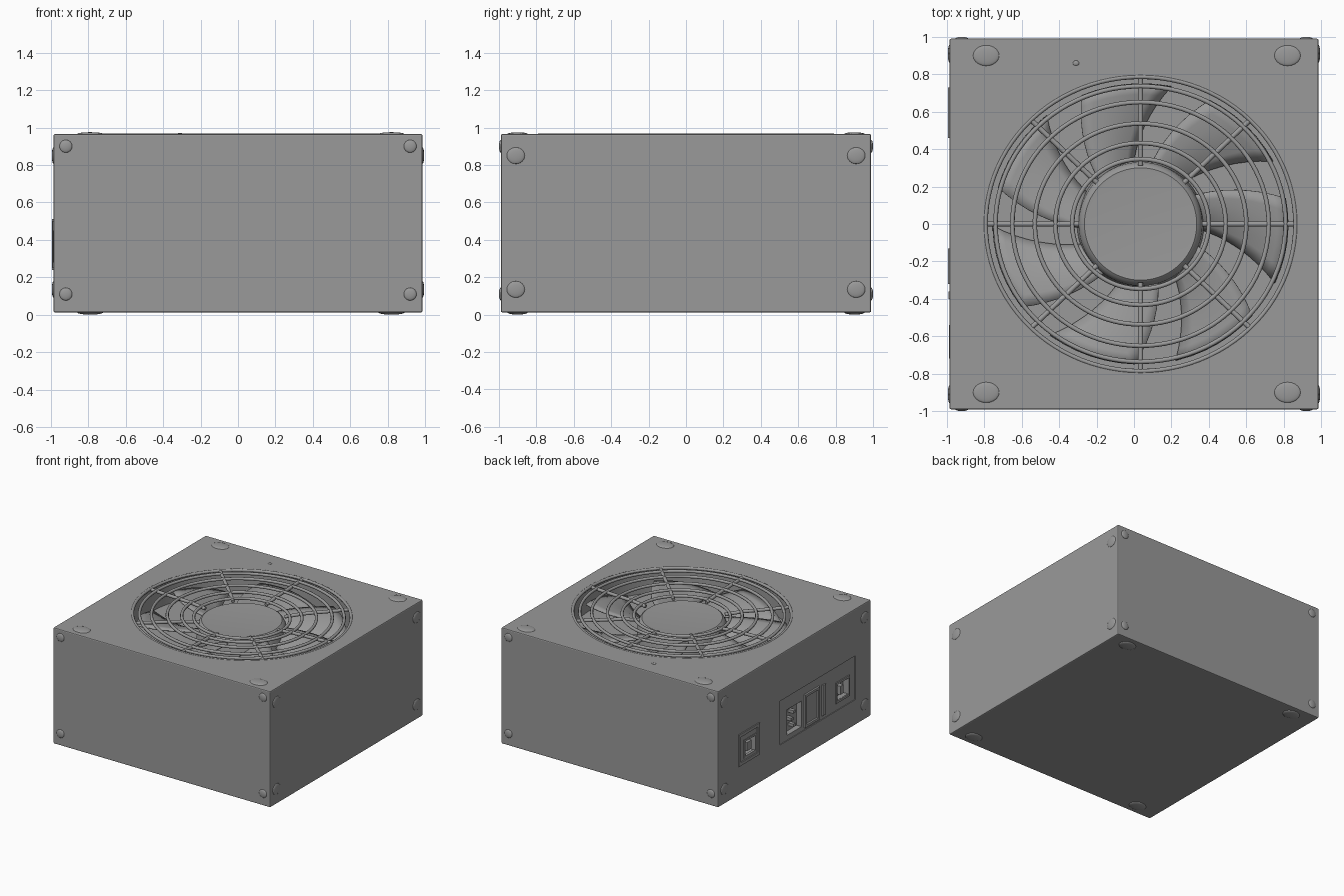
import bpy, bmesh, math
from mathutils import Matrix

if "Cube" in bpy.data.objects:
    bpy.data.objects.remove(bpy.data.objects["Cube"])

FX, FY = 0.035, 0.0          # fan centre
TOP, BOT = 0.965, 0.012      # case top and bottom
HX, HY = 0.986, 0.99         # case half sizes
ELL = 0.95                   # fan opening is slightly flattened in y

# dark grey metal
grey = bpy.data.materials.new("dark_grey")
grey.diffuse_color = (0.32, 0.32, 0.32, 1)
grey.use_nodes = True
grey.node_tree.nodes["Principled BSDF"].inputs["Base Color"].default_value = grey.diffuse_color


def finish(name, bm, smooth=False):
    bmesh.ops.recalc_face_normals(bm, faces=bm.faces)
    me = bpy.data.meshes.new(name)
    bm.to_mesh(me)
    bm.free()
    me.materials.append(grey)
    ob = bpy.data.objects.new(name, me)
    bpy.context.collection.objects.link(ob)
    bpy.ops.object.select_all(action='DESELECT')
    ob.select_set(True)
    bpy.context.view_layer.objects.active = ob
    if smooth:
        bpy.ops.object.shade_smooth_by_angle(angle=math.radians(35))
    return ob


def box(name, lo, hi, bevel=0.0):
    bm = bmesh.new()
    c = [(a + b) / 2 for a, b in zip(lo, hi)]
    s = [b - a for a, b in zip(lo, hi)]
    bmesh.ops.create_cube(bm, size=1, matrix=Matrix.Translation(c) @ Matrix.Diagonal((*s, 1)))
    if bevel:
        bmesh.ops.bevel(bm, geom=bm.edges[:], offset=bevel, segments=2, profile=0.5, affect='EDGES')
    return finish(name, bm)


def lathe(name, profile, ell=ELL, steps=96):
    # spin an (r, z) profile about the fan axis
    bm = bmesh.new()
    rings = []
    for r, z in profile:
        rings.append([bm.verts.new((FX + r * math.cos(2 * math.pi * i / steps),
                                    FY + ell * r * math.sin(2 * math.pi * i / steps), z))
                      for i in range(steps)])
    for a, b in zip(rings, rings[1:]):
        for i in range(steps):
            j = (i + 1) % steps
            bm.faces.new((a[i], a[j], b[j], b[i]))
    bm.faces.new(rings[0])
    bm.faces.new(rings[-1])
    return finish(name, bm, True)


def cut(target, cutter):
    cutter.hide_render = True
    bpy.context.view_layer.objects.active = target
    m = target.modifiers.new("cut", 'BOOLEAN')
    m.operation, m.solver, m.object = 'DIFFERENCE', 'EXACT', cutter
    bpy.ops.object.modifier_apply(modifier=m.name)
    bpy.data.objects.remove(cutter)


def wire(name, pts, radius, cyclic=False):
    cu = bpy.data.curves.new(name, 'CURVE')
    cu.dimensions = '3D'
    cu.bevel_depth, cu.bevel_resolution, cu.use_fill_caps = radius, 2, True
    cu.materials.append(grey)
    sp = cu.splines.new('POLY')
    sp.points.add(len(pts) - 1)
    for p, q in zip(sp.points, pts):
        p.co = (*q, 1)
    sp.use_cyclic_u = cyclic
    ob = bpy.data.objects.new(name, cu)
    bpy.context.collection.objects.link(ob)


def polar(r, a, z):
    return (FX + r * math.cos(a), FY + ELL * r * math.sin(a), z)


# case with the round fan well
case = box("case", (-HX, -HY, BOT), (HX, HY, TOP), 0.008)
cut(case, lathe("well_cutter", [(0.835, 0.76), (0.835, 1.1)]))

# connector side: shallow recessed panel, then the socket openings
cut(case, box("panel_cutter", (-1.1, -0.79, 0.22), (-HX + 0.006, 0.19, 0.58)))
for lo, hi in [((-0.10, 0.26), (0.09, 0.47)), ((-0.70, 0.30), (-0.56, 0.43)),
               ((0.51, 0.30), (0.65, 0.43))]:
    cut(case, box("socket_cutter", (-1.1, *lo), (-HX + 0.05, *hi)))


def frame(name, y0, y1, z0, z1, w, x0, x1):
    ob = box(name, (x0, y0, z0), (x1, y1, z1))
    cut(ob, box("frame_cutter", (x0 - 0.1, y0 + w, z0 + w), (x1 + 0.1, y1 - w, z1 - w)))


frame("outlet_frame", 0.46, 0.73, 0.25, 0.51, 0.025, -0.995, -0.97)
frame("outlet_inner_frame", 0.50, 0.66, 0.29, 0.44, 0.015, -0.991, -0.97)
box("outlet_core", (-0.982, 0.55, 0.33), (-0.93, 0.61, 0.40))
frame("power_inlet_frame", -0.32, -0.13, 0.24, 0.51, 0.02, -0.995, -0.96)
box("power_rocker", (-0.97, -0.40, 0.25), (-0.991, -0.36, 0.50))
frame("switch_frame", -0.72, -0.54, 0.28, 0.45, 0.018, -0.988, -0.96)
box("switch_core", (-0.982, -0.64, 0.33), (-0.93, -0.60, 0.40))
for i, z in enumerate((0.31, 0.37, 0.42)):
    box(f"socket_pin_{i}", (-0.982, -0.02 + 0.03 * (i % 2), z - 0.012),
        (-0.93, 0.01 + 0.03 * (i % 2), z + 0.012))


# low domed screw heads near the corners of every face
def dome(name, loc, size):
    bm = bmesh.new()
    bmesh.ops.create_uvsphere(bm, u_segments=20, v_segments=12, radius=1,
                              matrix=Matrix.Translation(loc) @ Matrix.Diagonal((*size, 1)))
    finish(name, bm, True)


for s in (-1, 1):
    for t in (-1, 1):
        for z in (0.11, 0.90):
            dome("front_back_screw", (0.92 * s, HY * t, z), (0.034, 0.01, 0.034))
        for z in (0.135, 0.85):
            dome("side_screw", (HX * s, 0.91 * t, z), (0.009, 0.048, 0.044))
        for z, h in ((TOP, 0.010), (BOT, 0.012)):
            dome("top_bottom_screw", (0.015 + 0.805 * s, 0.9 * t, z), (0.07, 0.055, h))
dome("small_screw", (-0.31, 0.86, TOP), (0.017, 0.014, 0.006))

# fan hub
lathe("hub", [(0.34, 0.75), (0.33, 0.88), (0.315, 0.91), (0.30, 0.922), (0.28, 0.92)], 1.0)

# swept, pitched fan blades
N = 7
for k in range(N):
    bm = bmesh.new()
    grid = []
    for i in range(9):
        u = i / 8
        r = 0.30 + 0.49 * u
        row = []
        for j in range(7):
            v = j / 6
            a = 2 * math.pi * k / N - math.pi / 2 - 0.35 * u + (v - 0.5) * 0.62
            z = 0.79 + 0.09 * v + 0.02 * math.sin(math.pi * v)
            row.append(bm.verts.new(polar(r, a, z)))
        grid.append(row)
    for a, b in zip(grid, grid[1:]):
        for j in range(6):
            bm.faces.new((a[j], a[j + 1], b[j + 1], b[j]))
    blade = finish(f"fan_blade_{k}", bm, True)
    blade.modifiers.new("thickness", 'SOLIDIFY').thickness = 0.012

# wire grille: concentric rings and eight spokes
for n, (r, z) in enumerate([(0.365, 0.935), (0.455, 0.945), (0.565, 0.95),
                            (0.685, 0.952), (0.775, 0.955), (0.828, 0.957)]):
    wire(f"grille_ring_{n}", [polar(r, 2 * math.pi * i / 96, z) for i in range(96)], 0.012, True)
for k in range(8):
    a = k * math.pi / 4
    wire(f"grille_spoke_{k}", [polar(0.33, a, 0.925), polar(0.46, a, 0.94),
                               polar(0.69, a, 0.947), polar(0.84, a, 0.952)], 0.014)
